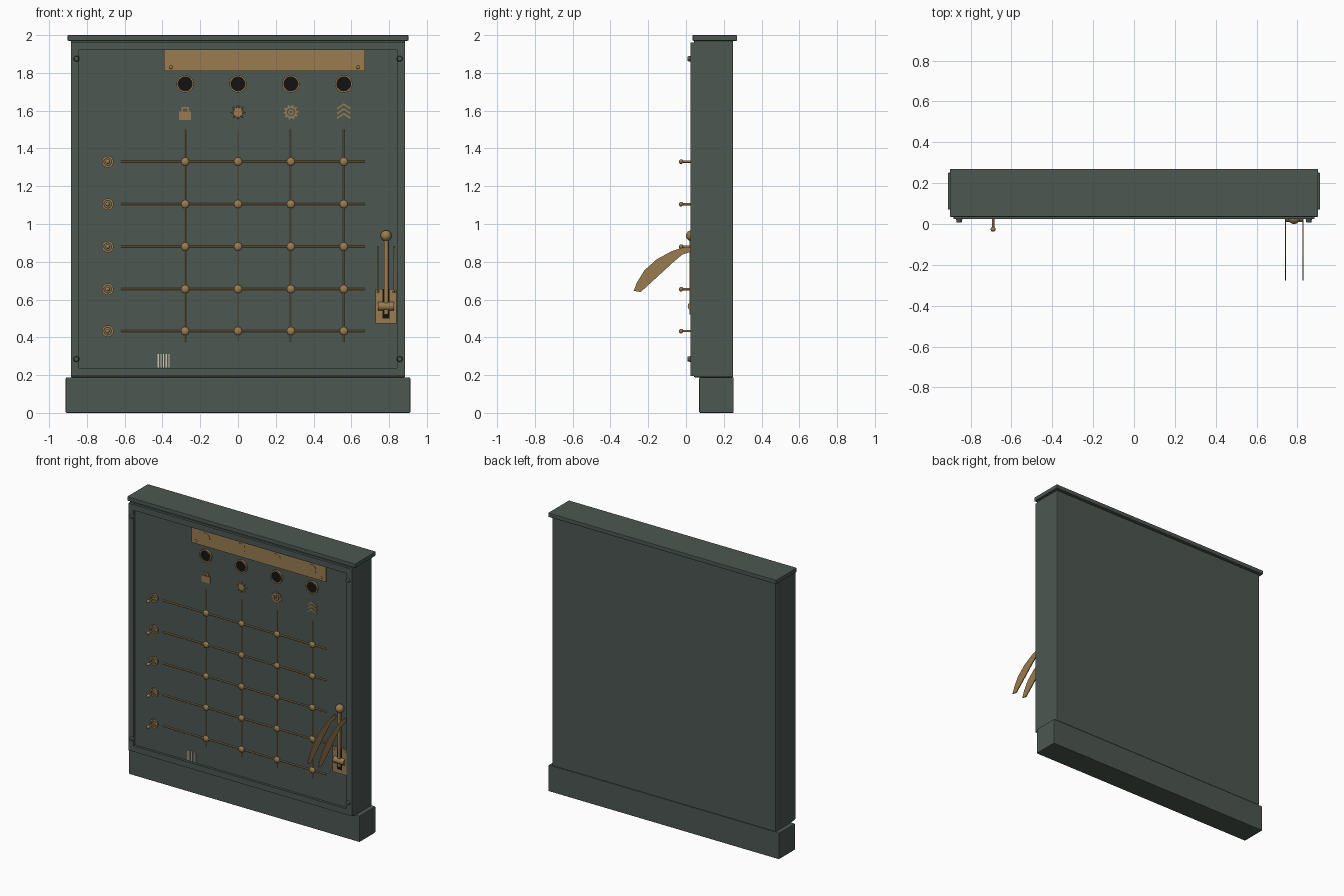
import bpy, bmesh, math
from mathutils import Matrix, Vector

if "Cube" in bpy.data.objects:
    bpy.data.objects.remove(bpy.data.objects["Cube"])


def material(name, rgb):
    m = bpy.data.materials.new(name)
    m.use_nodes = True
    color = (*rgb, 1)
    m.diffuse_color = color
    m.node_tree.nodes["Principled BSDF"].inputs["Base Color"].default_value = color
    return m


GREEN = material("slate_green", (0.073, 0.095, 0.083))
BRASS = material("brass", (0.32, 0.2, 0.08))
BLACK = material("black_glass", (0.006, 0.006, 0.007))
CREAM = material("cream", (0.6, 0.57, 0.47))


def finish(name, bm, mat, bevel=0, smooth=False):
    bmesh.ops.recalc_face_normals(bm, faces=bm.faces)
    mesh = bpy.data.meshes.new(name)
    bm.to_mesh(mesh)
    bm.free()
    mesh.materials.append(mat)
    ob = bpy.data.objects.new(name, mesh)
    bpy.context.collection.objects.link(ob)
    if bevel:
        mod = ob.modifiers.new("bevel", "BEVEL")
        mod.width, mod.segments = bevel, 2
    if smooth:
        bpy.ops.object.select_all(action="DESELECT")
        ob.select_set(True)
        bpy.context.view_layer.objects.active = ob
        bpy.ops.object.shade_smooth_by_angle(angle=math.radians(40))
    return ob


def box(name, x, y, z, mat, bevel=0):
    """Box from (low, high) pairs on each axis."""
    bm = bmesh.new()
    size = [b - a for a, b in (x, y, z)]
    mid = [(a + b) / 2 for a, b in (x, y, z)]
    bmesh.ops.create_cube(bm, size=1, matrix=Matrix.Translation(mid) @ Matrix.Diagonal((*size, 1)))
    return finish(name, bm, mat, bevel)


def rod(name, start, end, r, mat, sides=24, r2=None):
    """Cylinder or cone between two points."""
    a, b = Vector(start), Vector(end)
    turn = (b - a).to_track_quat("Z", "Y").to_matrix().to_4x4()
    bm = bmesh.new()
    bmesh.ops.create_cone(bm, cap_ends=True, segments=sides, radius1=r, radius2=r if r2 is None else r2,
                          depth=(b - a).length, matrix=Matrix.Translation((a + b) / 2) @ turn)
    return finish(name, bm, mat, smooth=True)


def ball(name, center, r, mat, squash=1):
    bm = bmesh.new()
    bmesh.ops.create_uvsphere(bm, u_segments=20, v_segments=12, radius=r,
                              matrix=Matrix.Translation(center) @ Matrix.Diagonal((1, squash, 1, 1)))
    return finish(name, bm, mat, smooth=True)


def ring(name, x, z, r_in, r_out, y0, y1, mat, teeth=0):
    """Flat ring facing the front, optionally with square gear teeth."""
    n = teeth * 4 if teeth else 32
    bm = bmesh.new()
    loops = []
    for y in (y0, y1):
        for inner in (True, False):
            loop = []
            for i in range(n):
                a = math.tau * i / n
                r = r_in if inner else r_out * (0.75 if teeth and i % 4 > 1 else 1)
                loop.append(bm.verts.new((x + r * math.cos(a), y, z + r * math.sin(a))))
            loops.append(loop)
    fi, fo, bi, bo = loops
    for p, q in ((fi, fo), (fo, bo), (bo, bi), (bi, fi)):
        for i in range(n):
            j = (i + 1) % n
            bm.faces.new((p[i], p[j], q[j], q[i]))
    return finish(name, bm, mat, smooth=not teeth)


def extrude(name, outline, direction, mat):
    """Solid from a planar outline pushed along a direction."""
    bm = bmesh.new()
    face = bm.faces.new([bm.verts.new(p) for p in outline])
    out = bmesh.ops.extrude_face_region(bm, geom=[face])
    moved = [v for v in out["geom"] if isinstance(v, bmesh.types.BMVert)]
    bmesh.ops.translate(bm, verts=moved, vec=direction)
    return finish(name, bm, mat)


# Cabinet
FACE = 0.042
box("plinth", (-0.912, 0.912), (0.07, 0.252), (0, 0.188), GREEN, 0.005)
box("cabinet_body", (-0.885, 0.885), (FACE, 0.25), (0.188, 1.97), GREEN, 0.006)
box("top_cap", (-0.902, 0.902), (0.035, 0.27), (1.97, 2), GREEN, 0.004)

# Raised frame with corner bolts
for side, s in (("left", 1), ("right", -1)):
    box(f"frame_stile_{side}", sorted((s * 0.842, s * 0.885)), (0.024, 0.05), (0.195, 1.962), GREEN, 0.002)
    for level, z in (("top", 1.875), ("bottom", 0.285)):
        rod(f"frame_bolt_{level}_{side}", (s * 0.856, 0.026, z), (s * 0.856, 0.008, z), 0.016, GREEN, 12, 0.012)
for level, z in (("top", 1.92), ("bottom", 0.195)):
    box(f"frame_rail_{level}", (-0.842, 0.842), (0.025, 0.05), (z, z + 0.042), GREEN)

# Header plate, lamps and portholes
COLUMNS = (-0.28, 0, 0.28, 0.56)
ROWS = (1.33, 1.105, 0.88, 0.655, 0.433)
box("header_plate", (-0.392, 0.672), (0.033, 0.045), (1.81, 1.92), BRASS)
for i, x in enumerate((-0.355, 0.635)):
    ball(f"header_rivet_{i + 1}", (x, 0.033, 1.83), 0.009, BRASS, 0.5)
for i, x in enumerate(COLUMNS):
    rod(f"lamp_disc_{i + 1}", (x, 0.04, 1.873), (x, 0.031, 1.873), 0.034, BRASS, 32)
    ring(f"porthole_rim_{i + 1}", x, 1.742, 0.037, 0.046, 0.028, 0.05, BRASS)
    rod(f"porthole_glass_{i + 1}", (x, 0.05, 1.742), (x, 0.036, 1.742), 0.038, BLACK, 32)

# Column symbols
Z = 1.592
Y0, Y1 = 0.036, 0.046
box("lock_body", (-0.312, -0.248), (Y0, Y1), (1.55, 1.595), BRASS)
for x in (-0.3, -0.268):
    box("lock_shackle_side", (x, x + 0.008), (Y0, Y1), (1.595, 1.615), BRASS)
box("lock_shackle_top", (-0.3, -0.26), (Y0, Y1), (1.612, 1.62), BRASS)
rod("sun_disc", (0, Y1, Z), (0, Y0, Z), 0.024, BRASS)
for k in range(8):
    a = math.tau * k / 8
    c, s = math.cos(a), math.sin(a)
    rod("sun_ray", (0.022 * c, 0.04, Z + 0.022 * s), (0.04 * c, 0.04, Z + 0.04 * s), 0.007, BRASS, 8, 0.003)
ring("cog_outer", 0.28, Z, 0.022, 0.04, Y0, Y1, BRASS, teeth=10)
ring("cog_inner", 0.28, Z, 0.007, 0.015, Y0, Y1, BRASS)
for k in range(3):
    z = 1.555 + k * 0.025
    shape = [(-0.036, 0), (0, 0.024), (0.036, 0), (0.036, 0.01), (0, 0.034), (-0.036, 0.01)]
    extrude(f"chevron_{k + 1}", [(0.56 + u, Y0, z + v) for u, v in shape], (0, 0.01, 0), BRASS)

# Wire grid with studs
for i, x in enumerate(COLUMNS):
    rod(f"grid_upright_{i + 1}", (x, 0.04, 0.375), (x, 0.04, 1.5), 0.004, BRASS, 10)
for j, z in enumerate(ROWS):
    rod(f"grid_bar_{j + 1}", (-0.62, 0.039, z), (0.672, 0.039, z), 0.005, BRASS, 10)
    for x in COLUMNS:
        ball("grid_stud", (x, 0.04, z), 0.022, BRASS, 0.6)

# Row switches
for j, z in enumerate(ROWS):
    ring(f"switch_rim_{j + 1}", -0.69, z, 0.02, 0.031, 0.032, 0.05, BRASS)
    rod(f"switch_seat_{j + 1}", (-0.69, 0.045, z), (-0.69, 0.036, z), 0.016, BRASS)
    rod(f"switch_stem_{j + 1}", (-0.69, 0.045, z), (-0.69, -0.025, z), 0.006, BRASS, 12)
    ball(f"switch_tip_{j + 1}", (-0.69, -0.026, z), 0.012, BRASS)

# Main lever
box("lever_plate", (0.728, 0.838), (0.03, 0.05), (0.472, 0.655), BRASS)
for x in (0.74, 0.826):
    ball("lever_plate_rivet", (x, 0.03, 0.642), 0.008, BRASS, 0.5)
box("lever_slot", (0.764, 0.802), (0.028, 0.045), (0.5, 0.655), BLACK)
rod("lever_pivot", (0.742, 0.032, 0.565), (0.826, 0.032, 0.565), 0.023, BRASS)
box("lever_arm", (0.773, 0.796), (0.018, 0.036), (0.52, 0.93), BRASS, 0.003)
ball("lever_knob", (0.784, 0.029, 0.938), 0.029, BRASS)

# Curved guard blades beside the lever
blade = [(0.05, 0.881), (-0.013, 0.877), (-0.076, 0.856), (-0.155, 0.813), (-0.22, 0.755), (-0.26, 0.69),
         (-0.277, 0.646), (-0.24, 0.64), (-0.166, 0.707), (-0.076, 0.79), (-0.02, 0.838), (0.05, 0.86)]
for side, x in (("right", 0.739), ("left", 0.824)):
    extrude(f"guard_blade_{side}", [(x, y, z) for y, z in blade], (0.006, 0, 0), BRASS)

# Pale stripes at the lower corner
for k in range(5):
    x = -0.425 + k * 0.014
    box(f"stripe_{k + 1}", (x, x + 0.006), (0.038, 0.045), (0.24, 0.312), CREAM)
